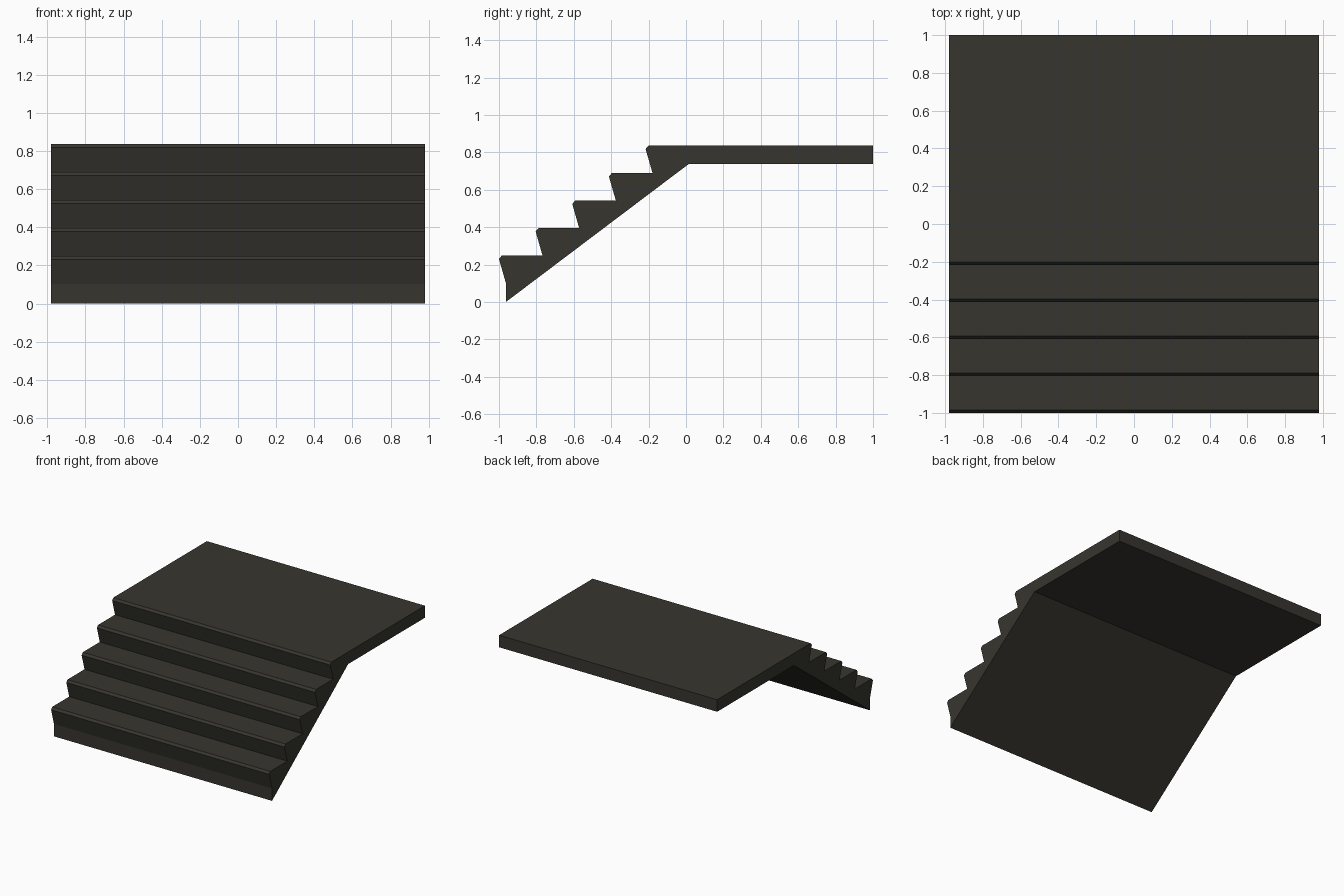
import bpy, bmesh

if "Cube" in bpy.data.objects:
    bpy.data.objects.remove(bpy.data.objects["Cube"])

HALF_W = 0.98            # half width in x
STEPS = 5
RUN, RISE = 0.196, 0.147

# one dark stone colour
stone = bpy.data.materials.new("dark stone")
stone.diffuse_color = (0.038, 0.036, 0.028, 1)
stone.use_nodes = True
stone.node_tree.nodes["Principled BSDF"].inputs["Base Color"].default_value = stone.diffuse_color

# side profile (y, z): foot, slanted risers with chamfered nosings, landing, underside
profile = [(-0.963, 0.0)]
for i in range(STEPS):
    y, z = i * RUN, i * RISE
    profile += [(-0.963 + y, 0.101 + z),    # riser base
                (-1.0 + y, 0.23 + z),       # nosing front
                (-0.985 + y, 0.248 + z)]    # nosing top
profile += [(1.0, 0.836), (1.0, 0.738), (0.015, 0.738)]

# extrude the profile across the width
bm = bmesh.new()
side = bm.faces.new([bm.verts.new((-HALF_W, y, z)) for y, z in profile])
ext = bmesh.ops.extrude_face_region(bm, geom=[side], use_keep_orig=True)
moved = [v for v in ext["geom"] if isinstance(v, bmesh.types.BMVert)]
bmesh.ops.translate(bm, verts=moved, vec=(2 * HALF_W, 0, 0))
bmesh.ops.recalc_face_normals(bm, faces=bm.faces)
bmesh.ops.triangulate(bm, faces=[f for f in bm.faces if len(f.verts) > 4])

mesh = bpy.data.meshes.new("stairs_with_landing")
bm.to_mesh(mesh)
bm.free()
mesh.materials.append(stone)
obj = bpy.data.objects.new("stairs_with_landing", mesh)
bpy.context.collection.objects.link(obj)
